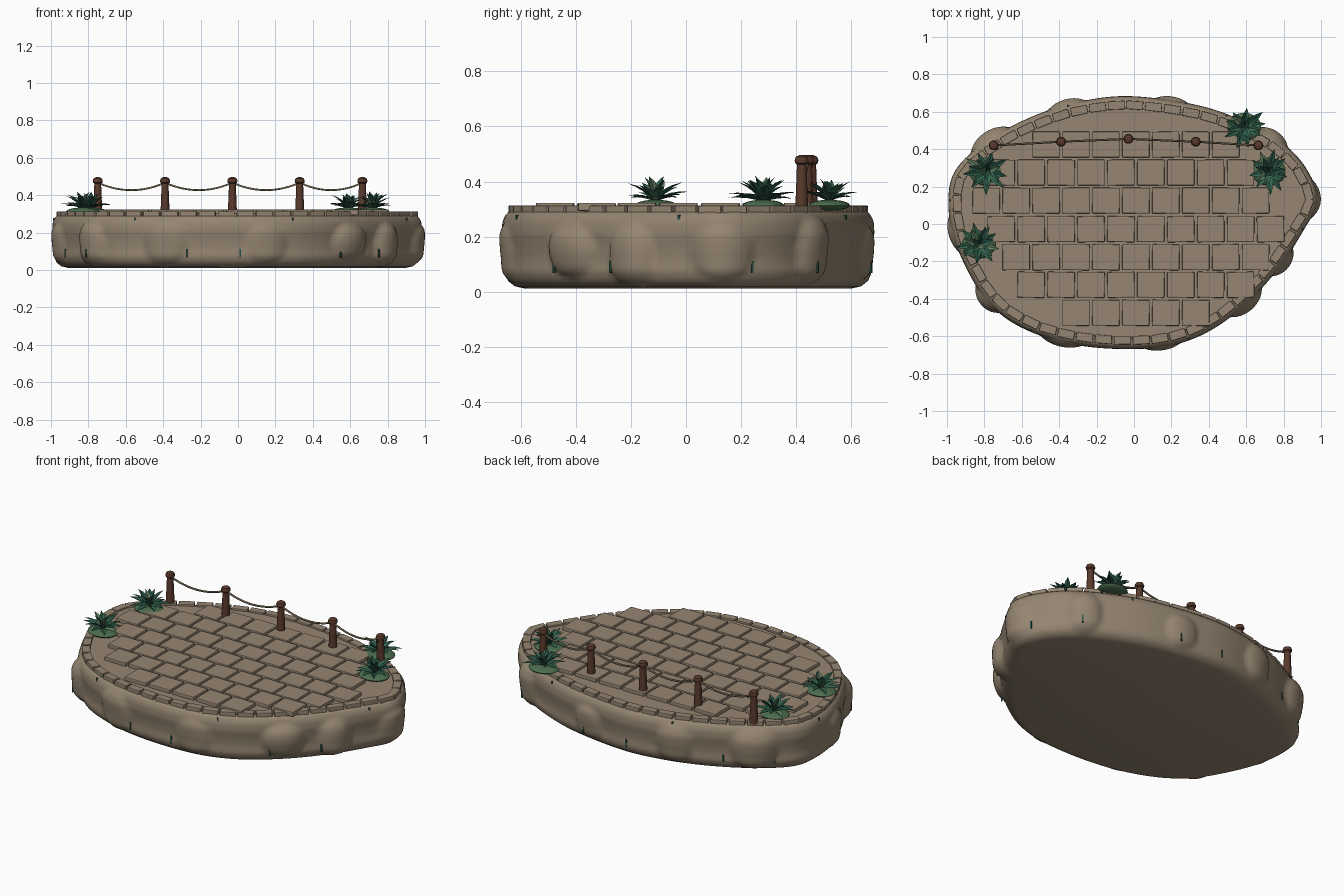
import bpy, bmesh, math, random
from mathutils import Vector, Matrix

random.seed(4)
cube = bpy.data.objects.get("Cube")
if cube:
    bpy.data.objects.remove(cube, do_unlink=True)


def material(name, rgb):
    m = bpy.data.materials.new(name)
    m.use_nodes = True
    m.diffuse_color = (*rgb, 1)
    bsdf = m.node_tree.nodes["Principled BSDF"]
    bsdf.inputs["Base Color"].default_value = (*rgb, 1)
    bsdf.inputs["Roughness"].default_value = 0.9
    return m


stone = material("sandy stone", (0.30, 0.235, 0.165))
paving = material("paving stone", (0.305, 0.24, 0.17))
wood = material("brown wood", (0.10, 0.042, 0.025))
rope_mat = material("rope", (0.19, 0.14, 0.09))
leaf_dark = material("dark leaf", (0.02, 0.085, 0.055))
leaf_mid = material("green leaf", (0.035, 0.13, 0.08))
leaf_light = material("pale leaf", (0.12, 0.21, 0.12))
moss = material("moss", (0.07, 0.15, 0.075))


def finish(name, bm, mats, smooth=None, bevel=0):
    bmesh.ops.recalc_face_normals(bm, faces=bm.faces)
    me = bpy.data.meshes.new(name)
    bm.to_mesh(me)
    bm.free()
    ob = bpy.data.objects.new(name, me)
    bpy.context.collection.objects.link(ob)
    for m in mats:
        me.materials.append(m)
    if bevel:
        mod = ob.modifiers.new("Bevel", "BEVEL")
        mod.width, mod.segments = bevel, 2
    if smooth:
        bpy.ops.object.select_all(action="DESELECT")
        ob.select_set(True)
        bpy.context.view_layer.objects.active = ob
        bpy.ops.object.shade_smooth_by_angle(angle=math.radians(smooth))
    return ob


def box(bm, centre, size, turn):
    mat = Matrix.Translation(centre) @ Matrix.Rotation(turn, 4, "Z") @ Matrix.Diagonal((*size, 1))
    bmesh.ops.create_cube(bm, size=1, matrix=mat)


def lathe(bm, profile, centre, sides):
    rings = [[bm.verts.new((centre[0] + r * math.cos(a), centre[1] + r * math.sin(a), z))
              for a in (math.tau * i / sides for i in range(sides))] for r, z in profile]
    bridge(bm, rings)


def bridge(bm, rings):
    n = len(rings[0])
    for low, high in zip(rings, rings[1:]):
        for i in range(n):
            j = (i + 1) % n
            bm.faces.new((low[i], low[j], high[j], high[i]))
    bm.faces.new(rings[0][::-1])
    bm.faces.new(rings[-1])


# Plan outline, resampled evenly along a closed spline
PLAN = [Vector(p) for p in (
    (0.97, 0.13), (0.91, 0.29), (0.79, 0.42), (0.6, 0.53), (0.35, 0.62), (0, 0.67),
    (-0.25, 0.65), (-0.47, 0.59), (-0.67, 0.50), (-0.84, 0.39), (-0.95, 0.27), (-0.98, 0.13),
    (-0.96, -0.04), (-0.89, -0.22), (-0.78, -0.40), (-0.62, -0.53), (-0.38, -0.62),
    (-0.1, -0.655), (0.18, -0.64), (0.4, -0.56), (0.6, -0.41), (0.77, -0.22), (0.9, -0.02))]
fine = []
for k in range(len(PLAN)):
    a, b, c, d = (PLAN[(k + o) % len(PLAN)] for o in (-1, 0, 1, 2))
    for s in range(20):
        t = s / 20
        fine.append(0.5 * (2 * b + (c - a) * t + (2 * a - 5 * b + 4 * c - d) * t ** 2
                           + (3 * b - a - 3 * c + d) * t ** 3))
steps = [(fine[(i + 1) % len(fine)] - p).length for i, p in enumerate(fine)]
PERIMETER = sum(steps)


def outline(u):
    """Point and outward normal at fraction u of the perimeter."""
    left = (u % 1) * PERIMETER
    for i, step in enumerate(steps):
        if left <= step:
            break
        left -= step
    p, q = fine[i], fine[(i + 1) % len(fine)]
    back, ahead = fine[i - 3], fine[(i + 4) % len(fine)]
    tangent = (ahead - back).normalized()
    return p.lerp(q, left / step), Vector((tangent.y, -tangent.x))


# Rock wall: offset by height, plus rounded boulders (x, y, z, width, height, depth)
WALL = [(0.012, -0.07), (0.02, -0.035), (0.04, -0.01), (0.07, 0.003), (0.12, 0.0),
        (0.16, 0.004), (0.21, 0.013), (0.25, 0.011), (0.275, 0.002), (0.29, -0.012)]
BOULDERS = [(-0.77, 0.45, 0.15, 0.13, 0.13, 0.05), (-0.36, 0.63, 0.15, 0.11, 0.12, 0.035),
            (0.2, 0.65, 0.14, 0.1, 0.1, 0.03), (0.74, 0.46, 0.15, 0.1, 0.13, 0.04),
            (0.97, 0.13, 0.14, 0.12, 0.1, 0.025), (0.79, -0.2, 0.13, 0.1, 0.125, 0.05),
            (0.6, -0.42, 0.15, 0.12, 0.1, 0.05), (0.15, -0.64, 0.14, 0.11, 0.11, 0.025),
            (-0.39, -0.62, 0.15, 0.12, 0.125, 0.03), (-0.78, -0.4, 0.14, 0.1, 0.13, 0.045),
            (-0.95, -0.05, 0.14, 0.11, 0.11, 0.03)]


def wall_point(u, z):
    p, n = outline(u)
    for (z0, o0), (z1, o1) in zip(WALL, WALL[1:]):
        if z <= z1:
            break
    t = (z - z0) / (z1 - z0)
    off = o0 + (o1 - o0) * t
    swell = 0
    for x, y, bz, w, h, depth in BOULDERS:
        d = ((p - Vector((x, y))).length / w) ** 2 + ((z - bz) / h) ** 2
        swell = max(swell, depth * max(0, 1 - d) ** 0.75)
    q = p + n * (off + swell)
    return Vector((q.x, q.y, z)), n


bm = bmesh.new()
levels = [0.012, 0.016, 0.02, 0.03] + [0.04 + 0.0125 * i for i in range(21)]
bridge(bm, [[bm.verts.new(wall_point(i / 260, z)[0]) for i in range(260)] for z in levels])
finish("rock_base", bm, [stone], smooth=50)

# Raised floor inside the kerb
bm = bmesh.new()
rings = []
for z in (0.28, 0.302):
    rings.append([])
    for i in range(120):
        p, n = outline(i / 120)
        p = p - n * 0.05
        rings[-1].append(bm.verts.new((p.x, p.y, z)))
bridge(bm, rings)
finish("deck_floor", bm, [paving], smooth=30)

# Kerb stones around the rim
bm = bmesh.new()
KERBS = 50
for i in range(KERBS):
    p, n = outline((i + 0.5) / KERBS)
    p = p - n * 0.035
    box(bm, (p.x, p.y, 0.298), (0.046, PERIMETER / KERBS * 0.87, 0.03),
        math.atan2(n.y, n.x) + random.uniform(-0.03, 0.03))
finish("kerb_stones", bm, [paving], bevel=0.004)

# Staggered paving slabs: row y, first slab x, count
bm = bmesh.new()
for y, x, count in ((0.425, -0.47, 7), (0.275, -0.71, 9), (0.125, -0.79, 10), (-0.028, -0.71, 10),
                    (-0.178, -0.63, 9), (-0.325, -0.55, 8), (-0.475, -0.31, 5)):
    for i in range(count):
        box(bm, (x + 0.16 * i, y, 0.308), (0.146, 0.138, 0.03), random.uniform(-0.02, 0.02))
finish("paving_slabs", bm, [paving], bevel=0.005)

# Fence posts with round caps
POSTS = [(-0.75, 0.42), (-0.39, 0.44), (-0.03, 0.455), (0.33, 0.44), (0.665, 0.42)]
for i, post in enumerate(POSTS):
    bm = bmesh.new()
    lathe(bm, [(0.025, 0.3), (0.023, 0.34), (0.018, 0.465)], post, 10)
    lathe(bm, [(0.016, 0.46), (0.025, 0.467), (0.027, 0.478), (0.022, 0.49), (0.01, 0.496)], post, 10)
    finish(f"fence_post_{i + 1}", bm, [wood], smooth=40)

# Sagging rope between the posts
curve = bpy.data.curves.new("fence_rope", "CURVE")
curve.dimensions, curve.bevel_depth, curve.bevel_resolution = "3D", 0.0055, 1
for a, b in zip(POSTS, POSTS[1:]):
    line = curve.splines.new("POLY")
    line.points.add(12)
    for i, pt in enumerate(line.points):
        t = i / 12
        pt.co = (a[0] + (b[0] - a[0]) * t, a[1] + (b[1] - a[1]) * t, 0.467 - 0.16 * t * (1 - t), 1)
curve.materials.append(rope_mat)
bpy.context.collection.objects.link(bpy.data.objects.new("fence_rope", curve))


# Leafy rosettes on moss mounds
def leaf(bm, base, turn, lift, length, width, index):
    out, side = Vector((math.cos(turn), math.sin(turn), 0)), Vector((-math.sin(turn), math.cos(turn), 0))
    rows, pos = [], Vector(base)
    for k, w in enumerate((0.35, 0.85, 1, 0.65, 0.04)):
        up = lift - 0.12 * k
        spine = out * math.cos(up) + Vector((0, 0, math.sin(up)))
        normal = spine.cross(side)
        normal = normal if normal.z > 0 else -normal
        edge = side * width * w / 2
        rows.append([bm.verts.new(v) for v in
                     (pos + edge + normal * 0.2 * width * w, pos, pos - edge + normal * 0.2 * width * w)])
        pos = pos + spine * length / 4
    for r, s in zip(rows, rows[1:]):
        for j in (0, 1):
            bm.faces.new((r[j], r[j + 1], s[j + 1], s[j])).material_index = index


for i, (x, y) in enumerate(((-0.79, 0.28), (-0.83, -0.11), (0.59, 0.52), (0.72, 0.28))):
    bm = bmesh.new()
    for count, lift, length in ((9, 0.42, 0.12), (7, 0.85, 0.115), (4, 1.3, 0.095)):
        start = random.uniform(0, 6)
        for k in range(count):
            leaf(bm, (x, y, 0.325), start + math.tau * k / count + random.uniform(-0.15, 0.15),
                 lift + random.uniform(-0.12, 0.12), length * random.uniform(0.85, 1.1),
                 0.038, random.choice((0, 0, 1, 1, 2)))
    finish(f"plant_leaves_{i + 1}", bm, [leaf_dark, leaf_mid, leaf_light])
    bm = bmesh.new()
    bmesh.ops.create_uvsphere(bm, u_segments=18, v_segments=10, radius=1, matrix=Matrix.Translation(
        (x, y, 0.314)) @ Matrix.Diagonal((0.09, 0.075, 0.02, 1)))
    finish(f"moss_mound_{i + 1}", bm, [moss], smooth=60)

# Thin moss streaks on the rock wall
bm = bmesh.new()
for i in range(18):
    z, tall = (0.27, 0.018) if i % 3 == 2 else (0.09, 0.045)
    p, n = wall_point((i + 0.4) / 18, z)
    box(bm, p, (0.008, 0.008, tall), math.atan2(n.y, n.x))
finish("moss_streaks", bm, [leaf_dark])
